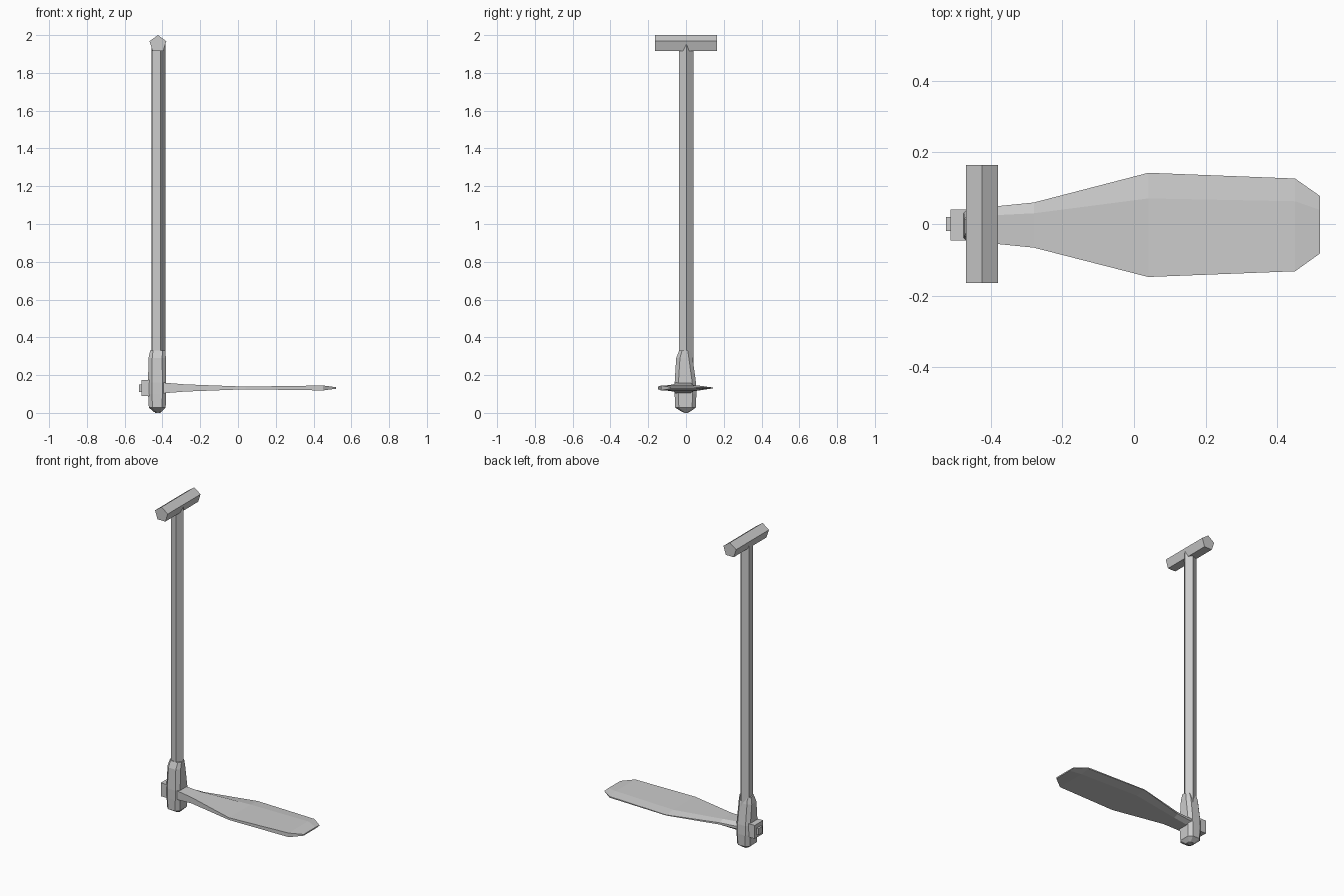
import bpy, bmesh
from math import cos, sin, radians

if "Cube" in bpy.data.objects:
    bpy.data.objects.remove(bpy.data.objects["Cube"])

grey = bpy.data.materials.new("light grey")
grey.use_nodes = True
colour = (0.6, 0.6, 0.6, 1)
grey.diffuse_color = colour
grey.node_tree.nodes["Principled BSDF"].inputs["Base Color"].default_value = colour


def loft(name, rings):
    """Skin matching cross-sections and cap both ends."""
    bm = bmesh.new()
    loops = [[bm.verts.new(p) for p in ring] for ring in rings]
    n = len(loops[0])
    for a, b in zip(loops, loops[1:]):
        for i in range(n):
            j = (i + 1) % n
            bm.faces.new((a[i], a[j], b[j], b[i]))
    bm.faces.new(loops[0])
    bm.faces.new(loops[-1])
    bmesh.ops.recalc_face_normals(bm, faces=bm.faces)
    mesh = bpy.data.meshes.new(name)
    bm.to_mesh(mesh)
    bm.free()
    mesh.materials.append(grey)
    ob = bpy.data.objects.new(name, mesh)
    bpy.context.collection.objects.link(ob)
    return ob


def ngon(n, r, start):
    return [(r * cos(radians(start + 360 * i / n)), r * sin(radians(start + 360 * i / n)))
            for i in range(n)]


AX = -0.424  # shaft axis

# Five-sided grip and shaft
loft("grip", [[(AX + u, y, 1.953 + v) for u, v in ngon(5, 0.047, 90)] for y in (-0.165, 0.165)])
loft("shaft", [[(AX + u, v, z) for u, v in ngon(5, 0.04, 3)] for z in (0.2, 1.95)])

# Faceted socket: height, x min, x max, y min, y max, corner cut
socket = [(0.005, -0.445, -0.405, -0.02, 0.02, 0.008),
          (0.028, -0.472, -0.383, -0.058, 0.052, 0.02),
          (0.10, -0.476, -0.38, -0.06, 0.055, 0.02),
          (0.16, -0.476, -0.38, -0.06, 0.053, 0.02),
          (0.29, -0.474, -0.382, -0.052, 0.035, 0.02),
          (0.33, -0.465, -0.384, -0.036, 0.024, 0.015)]
loft("socket", [[(a + c, f, z), (b - c, f, z), (b, f + c, z), (b, k - c, z),
                 (b - c, k, z), (a + c, k, z), (a, k - c, z), (a, f + c, z)]
                for z, a, b, f, k, c in socket])
loft("foot_tip", [[(AX + u, v, z) for u, v in ngon(6, r, 0)]
                  for z, r in ((0, 0.014), (0.012, 0.022))])


# Hub block and end nub
def block(name, x0, x1, y0, y1, z0, z1):
    loft(name, [[(x, y0, z0), (x, y1, z0), (x, y1, z1), (x, y0, z1)] for x in (x0, x1)])


block("hub_block", -0.512, -0.42, -0.046, 0.04, 0.09, 0.175)
block("hub_nub", -0.525, -0.505, -0.02, 0.02, 0.11, 0.15)

# Blade: x, y min, y max, half thickness; thin along the back edge
blade = [(-0.43, -0.048, 0.043, 0.032), (-0.38, -0.056, 0.05, 0.027),
         (-0.28, -0.066, 0.06, 0.019), (0.04, -0.148, 0.143, 0.007),
         (0.45, -0.132, 0.127, 0.013), (0.52, -0.082, 0.078, 0.004)]
loft("blade", [[(x, f, 0.132 - t), (x, 0.5 * k, 0.132 - t), (x, k, 0.132 - t * 0.3),
                (x, k, 0.132 + t * 0.3), (x, 0.5 * k, 0.132 + t), (x, f, 0.132 + t)]
               for x, f, k, t in blade])
